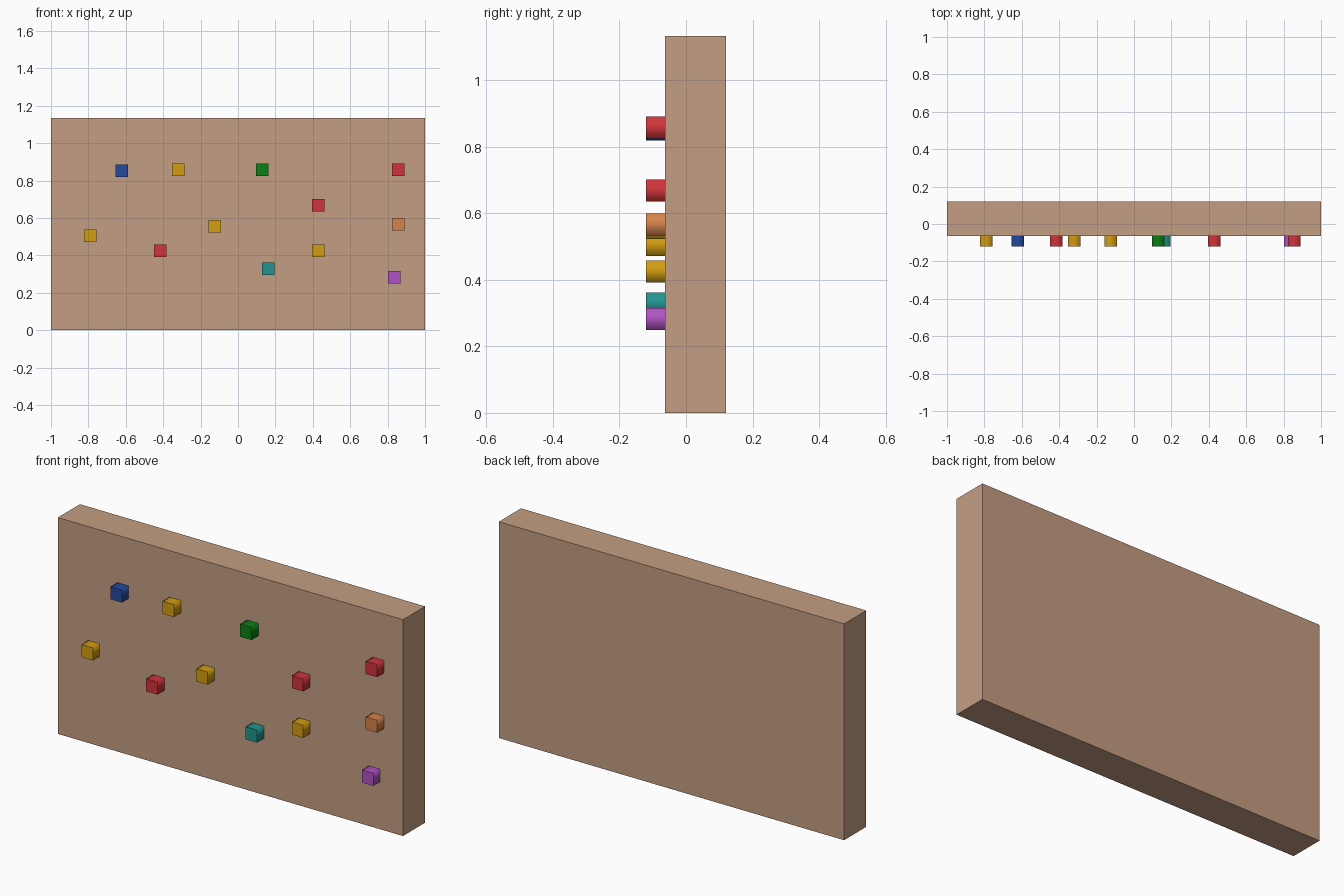
import bpy
import bmesh

if "Cube" in bpy.data.objects:
    bpy.data.objects.remove(bpy.data.objects["Cube"])


def srgb(r, g, b):
    def lin(c):
        c /= 255
        return c / 12.92 if c <= 0.04045 else ((c + 0.055) / 1.055) ** 2.4
    return (lin(r), lin(g), lin(b), 1.0)


def material(name, rgb):
    m = bpy.data.materials.new(name)
    m.diffuse_color = srgb(*rgb)
    m.use_nodes = True
    m.node_tree.nodes["Principled BSDF"].inputs["Base Color"].default_value = m.diffuse_color
    return m


mats = {name: material(name, rgb) for name, rgb in {
    "tan": (196, 158, 130),
    "blue": (35, 74, 158),
    "yellow": (210, 157, 18),
    "green": (11, 126, 22),
    "red": (209, 52, 60),
    "orange": (212, 132, 76),
    "teal": (34, 148, 142),
    "purple": (175, 84, 196),
}.items()}


def box(name, mat, lo, hi, smooth_sides=False):
    """Box between two corners; optionally smooth all faces except front and back."""
    bm = bmesh.new()
    bmesh.ops.create_cube(bm, size=1)
    for v in bm.verts:
        v.co = [lo[i] if v.co[i] < 0 else hi[i] for i in range(3)]
    bm.normal_update()
    for f in bm.faces:
        f.smooth = smooth_sides and abs(f.normal.y) < 0.5
    me = bpy.data.meshes.new(name)
    bm.to_mesh(me)
    bm.free()
    me.materials.append(mats[mat])
    ob = bpy.data.objects.new(name, me)
    bpy.context.collection.objects.link(ob)
    return ob


# Wall panel
FRONT = -0.063
box("wall_panel", "tan", (-1, FRONT, 0), (1, 0.12, 1.133))

# Square climbing holds on the front (colour, x, z)
holds = [
    ("blue", -0.622, 0.852), ("yellow", -0.32, 0.857), ("green", 0.129, 0.857),
    ("red", 0.857, 0.857), ("red", 0.429, 0.668), ("orange", 0.857, 0.566),
    ("yellow", -0.125, 0.555), ("yellow", -0.79, 0.504), ("red", -0.416, 0.425),
    ("yellow", 0.429, 0.425), ("teal", 0.161, 0.328), ("purple", 0.835, 0.282),
]
H = 0.033
for i, (colour, x, z) in enumerate(holds, 1):
    box(f"{colour}_hold_{i}", colour, (x - H, -0.12, z - H), (x + H, FRONT, z + H), True)
